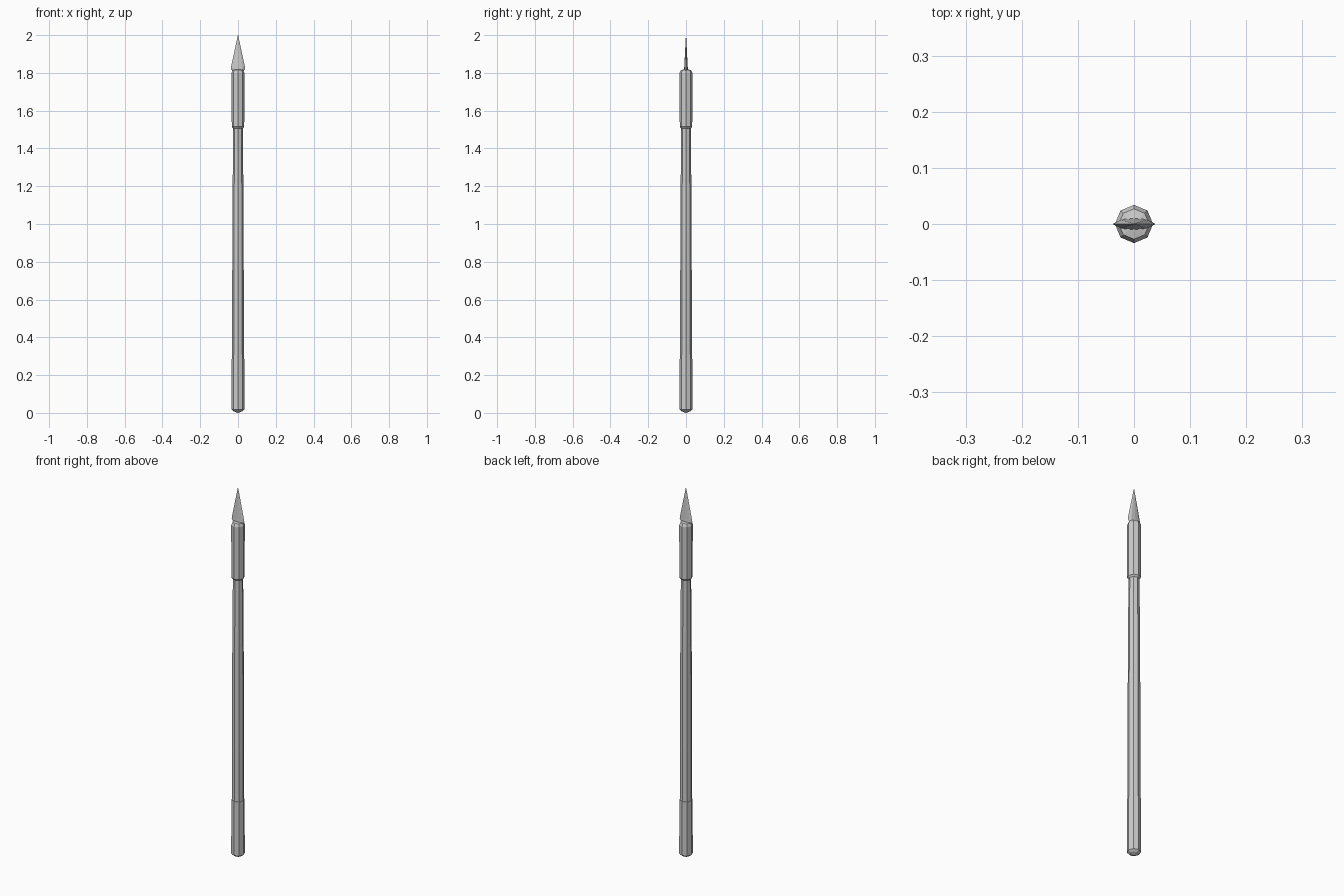
import bpy, math

if "Cube" in bpy.data.objects:
    bpy.data.objects.remove(bpy.data.objects["Cube"])

def loft(name, rings):
    """Skin equal-length rings of points; close both ends."""
    n = len(rings[0])
    verts = [p for r in rings for p in r]
    faces = []
    for k in range(len(rings) - 1):
        for i in range(n):
            j = (i + 1) % n
            faces.append((k*n + i, k*n + j, (k+1)*n + j, (k+1)*n + i))
    faces.append(tuple(reversed(range(n))))
    faces.append(tuple(range(len(verts) - n, len(verts))))
    me = bpy.data.meshes.new(name)
    me.from_pydata(verts, [], faces)
    me.validate()
    ob = bpy.data.objects.new(name, me)
    bpy.context.collection.objects.link(ob)
    return ob

def turned(name, profile, sides=8):
    """Octagonal turned part from (radius, z) pairs."""
    return loft(name, [[(r * math.cos(2*math.pi*i/sides), r * math.sin(2*math.pi*i/sides), z)
                        for i in range(sides)] for r, z in profile])

# Long tapering shaft
turned("shaft", [(0.031, 0.30), (0.031, 0.6), (0.030, 0.88), (0.027, 1.40), (0.025, 1.52)])

# Butt cap with a shallow point
turned("butt_cap", [(0.001, 0.0), (0.022, 0.008), (0.034, 0.018), (0.033, 0.31), (0.030, 0.31)])

# Grip sleeve under the blade
turned("sleeve", [(0.024, 1.505), (0.033, 1.515), (0.034, 1.80), (0.027, 1.815), (0.012, 1.818)])

# Flat leaf blade: lens section scaled along z (half width, half thickness, z)
section = [(1, 0), (0.6, 0.8), (0, 1), (-0.6, 0.8), (-1, 0), (-0.6, -0.8), (0, -1), (0.6, -0.8)]
stations = [(0.026, 0.009, 1.805), (0.038, 0.010, 1.822), (0.036, 0.009, 1.835),
            (0.019, 0.005, 1.915), (0.0006, 0.0005, 2.0)]
loft("blade", [[(w * x, t * y, z) for x, y in section] for w, t, z in stations])
